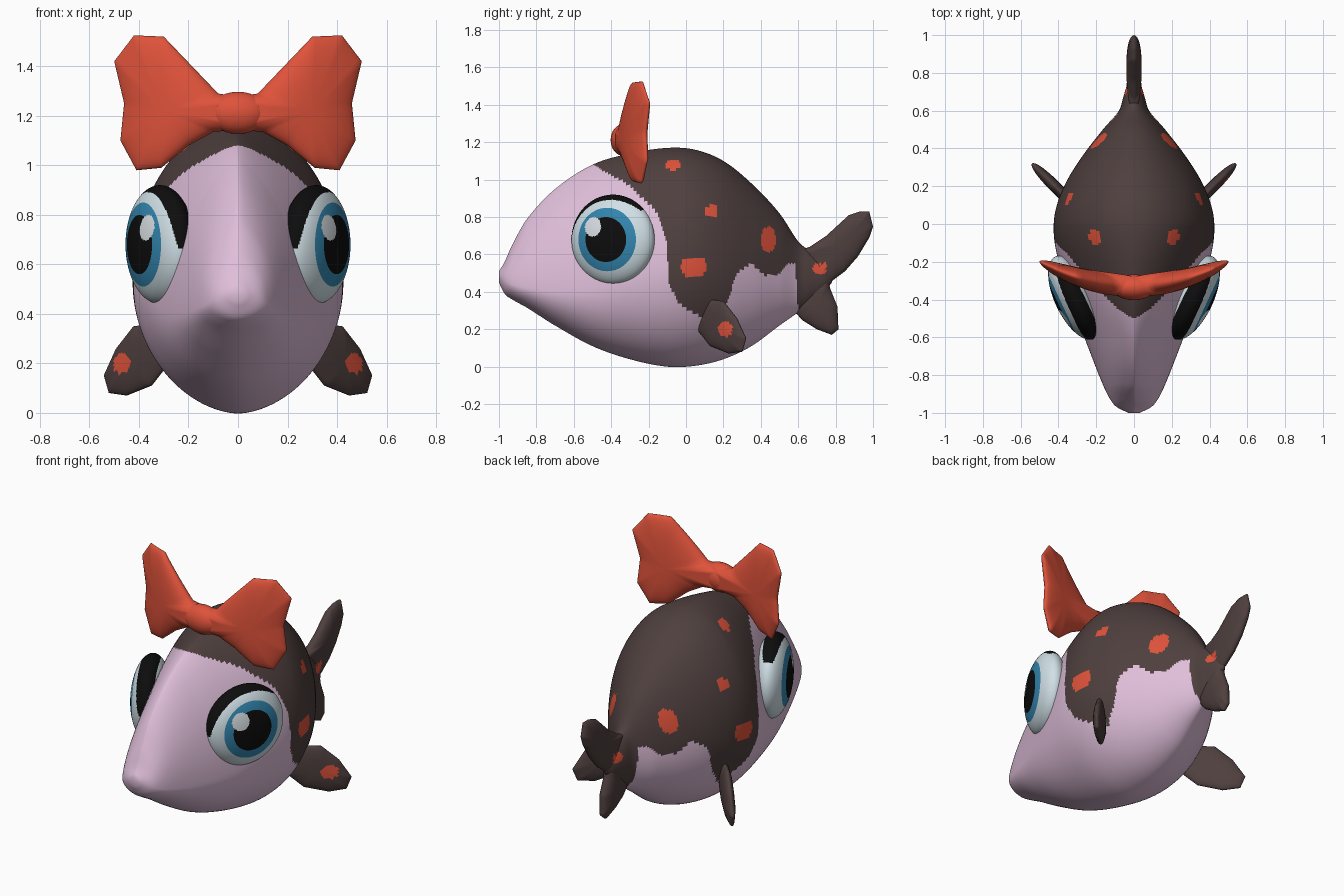
import bpy, bmesh, math
from mathutils import Matrix, Vector

cube = bpy.data.objects.get("Cube")
if cube:
    bpy.data.objects.remove(cube, do_unlink=True)


def material(name, *rgb):
    mat = bpy.data.materials.new(name)
    mat.use_nodes = True
    mat.diffuse_color = (*rgb, 1)
    mat.node_tree.nodes["Principled BSDF"].inputs["Base Color"].default_value = (*rgb, 1)
    return mat


brown = material("dark brown", .076, .05, .048)
pink = material("pale pink", .74, .52, .70)
red = material("coral red", .74, .085, .043)
white = material("eye white", .66, .78, .83)
blue = material("iris blue", .033, .24, .43)
black = material("black", .004, .004, .004)
shine = material("eye highlight", .78, .84, .87)


def finish(name, bm, mats, rule=None, mirror=False):
    """Turn a bmesh into a smooth object; rule(center, normal) picks the material."""
    bmesh.ops.recalc_face_normals(bm, faces=bm.faces)
    for face in bm.faces:
        face.smooth = True
        if rule:
            face.material_index = rule(face.calc_center_median(), face.normal)
    mesh = bpy.data.meshes.new(name)
    bm.to_mesh(mesh)
    bm.free()
    for mat in mats:
        mesh.materials.append(mat)
    obj = bpy.data.objects.new(name, mesh)
    bpy.context.collection.objects.link(obj)
    if mirror:
        obj.modifiers.new("Mirror", 'MIRROR').use_mirror_merge = False
    return obj


def skin(bm, rings, start, end):
    """Bridge closed rings of points and close both ends with a fan."""
    loops = [[bm.verts.new(p) for p in ring] for ring in rings]
    count = len(loops[0])
    for a, b in zip(loops, loops[1:]):
        for i in range(count):
            k = (i + 1) % count
            bm.faces.new((a[i], a[k], b[k], b[i]))
    for loop, tip in ((loops[0], start), (loops[-1], end)):
        tip = bm.verts.new(tip)
        for i in range(count):
            bm.faces.new((loop[i], loop[(i + 1) % count], tip))


def pillow(bm, outline, center, place, steps=8, layers=24):
    """Puffed flat shape: place(u, v, t) maps the outline plane and thickness t to space."""
    center = Vector(center)
    points = [Vector(p) for p in outline]
    edge = [p.lerp(q, i / steps) for p, q in zip(points, points[1:] + points[:1])
            for i in range(steps)]
    rings = []
    for j in range(1, layers):
        a = math.pi * j / layers
        flat = [center.lerp(p, math.sin(a) ** .8) for p in edge]
        rings.append([place(p.x, p.y, math.cos(a)) for p in flat])
    skin(bm, rings, place(*center, 1), place(*center, -1))


def smooth_lookup(rows, x):
    """Smooth interpolation of table rows keyed by their first entry."""
    last = len(rows) - 1
    i = max(k for k in range(last) if rows[k][0] <= x)

    def slope(k, c):
        a, b = rows[max(k - 1, 0)], rows[min(k + 1, last)]
        return (b[c] - a[c]) / (b[0] - a[0])

    p, q = rows[i], rows[i + 1]
    h = q[0] - p[0]
    t = (x - p[0]) / h
    out = []
    for c in range(1, len(p)):
        m, n = slope(i, c) * h, slope(i + 1, c) * h
        d = q[c] - p[c]
        out.append(p[c] + t * (m + t * (3 * d - 2 * m - n + t * (m + n - 2 * d))))
    return out


def in_spot(c, spots):
    return any(((c.y - y) / ry) ** 2 + ((c.z - z) / rz) ** 2 < 1 for y, z, ry, rz in spots)


# Body: y, half width, bottom, widest height, top
stations = [
    (-1, .03, .45, .48, .51), (-.97, .09, .39, .46, .56), (-.93, .125, .36, .44, .65),
    (-.85, .165, .315, .42, .79), (-.7, .225, .22, .4, .95), (-.5, .30, .11, .41, 1.08),
    (-.3, .37, .04, .47, 1.14), (-.1, .42, 0, .52, 1.17), (.05, .42, .005, .54, 1.16),
    (.2, .37, .04, .54, 1.1), (.35, .28, .11, .52, .98), (.5, .165, .22, .49, .82),
    (.6, .08, .29, .47, .67), (.66, .06, .33, .47, .62), (.74, .035, .4, .47, .55),
    (.78, .01, .45, .47, .5)]
# Lower limit of the dark back, seen from the side
border = [
    (-1.1, 1.6), (-.5, 1.08), (-.3, .97), (-.15, .82), (-.1, .65), (-.095, .45), (-.04, .34),
    (.05, .28), (.15, .24), (.22, .34), (.27, .5), (.35, .55), (.42, .49), (.49, .49),
    (.54, .55), (.585, .55), (.6, .3), (.61, -1), (2, -1)]
tail_spot = (.715, .525, .037, .032)
spots = [(.04, .535, .07, .058), (.135, .83, .034, .036), (.44, .68, .04, .07),
         (-.07, 1.08, .042, .028), tail_spot]


def body_rule(c, n):
    if in_spot(c, spots):
        return 2
    for (y, z), (yy, zz) in zip(border, border[1:]):
        if y <= c.y < yy:
            return int(c.z < z + (zz - z) * (c.y - y) / (yy - y))
    return 0


rings = []
LENGTHS, AROUND = 220, 144
for j in range(LENGTHS + 1):
    y = -1 + 1.78 * j / LENGTHS
    w, low, mid, high = smooth_lookup(stations, y)
    pinch = 1 + .5 * min(1, max(0, -y / .6))
    ring = []
    for i in range(AROUND):
        a = math.tau * (i + .5) / AROUND
        s, c = math.sin(a), math.cos(a)
        x = w * math.copysign(abs(s) ** (pinch if c > 0 else 1.12), s)
        ring.append((x, y, mid + c * (high - mid if c > 0 else mid - low)))
    rings.append(ring)
bm = bmesh.new()
skin(bm, rings, (0, -1, .48), (0, .785, .475))
finish("body", bm, [brown, pink, red], body_rule)

# Tail: two flat lobes
bm = bmesh.new()
upper = [(.6, .62), (.66, .64), (.75, .7), (.87, .81), (.93, .83), (.98, .83), (1, .75),
         (.98, .69), (.92, .59), (.85, .51), (.77, .45), (.65, .4)]
lower = [(.56, .32), (.62, .25), (.7, .2), (.78, .17), (.815, .2), (.81, .32), (.77, .42),
         (.76, .48), (.66, .52), (.6, .45)]
for outline, center in ((upper, (.84, .66)), (lower, (.71, .33))):
    pillow(bm, outline, center, lambda u, v, t: Vector((t * .04, u, v)))
finish("tail", bm, [brown, red], lambda c, n: int(in_spot(c, [tail_spot])))

# Side fins: upright blades swept outward and back, spotted on the outer face
fin = [(.06, .34), (.13, .36), (.2, .35), (.27, .26), (.32, .15), (.3, .08), (.23, .07),
       (.13, .11), (.06, .2), (.03, .28)]
bm = bmesh.new()
pillow(bm, fin, (.19, .21), lambda u, v, t: Vector((u + .22 + t * .022, u - t * .022, v)))
finish("side_fins", bm, [brown, red],
       lambda c, n: int(n.x > 0 and in_spot(c, [(.21, .2, .038, .042)])), mirror=True)

# Eyes: flattened balls whose pole faces outward, painted in rings around it
R = .24
turn = math.radians(25)
s, c = math.sin(turn), math.cos(turn)
frame = Matrix(((s, 0, c, .315), (c, 0, -s, -.39), (0, 1, 0, .68), (0, 0, 0, 1)))
unframe = frame.inverted()


def eye_rule(center, n):
    p = unframe @ center
    r = math.hypot(p.x, p.y)
    if math.hypot(p.x + .075, p.y - .068) < .052:
        return 3
    if r < R * math.sin(math.radians(30)):
        return 2
    if r < R * math.sin(math.radians(45)):
        return 1
    # Lash line along the upper rim, thickest toward the front
    angle = math.degrees(math.atan2(p.y, -p.x))
    if -5 < angle < 140:
        width = .03 * math.sin(math.radians((angle + 5) * 180 / 145)) ** .5
        if r > R - width:
            return 2
    return 0


bm = bmesh.new()
bmesh.ops.create_uvsphere(bm, u_segments=96, v_segments=120, radius=R)
bmesh.ops.transform(bm, matrix=frame @ Matrix.Diagonal((1, 1, .44, 1)), verts=bm.verts)
finish("eyes", bm, [white, blue, black, shine], eye_rule, mirror=True)

# Bow: two puffed loops curving back, and a knot
loop = [(-.06, 1.27), (.08, 1.29), (.3, 1.52), (.42, 1.525), (.5, 1.42), (.46, 1.25),
        (.475, 1.1), (.41, .98), (.31, .99), (.2, 1.08), (.1, 1.135), (-.06, 1.15)]


def bow_place(u, v, t):
    depth = .075 - .08 * abs(u)
    return Vector((u, -.325 + .5 * u * u - t * depth, v))


bm = bmesh.new()
pillow(bm, loop, (.3, 1.22), bow_place)
finish("bow_loops", bm, [red], mirror=True)

bm = bmesh.new()
bmesh.ops.create_uvsphere(bm, u_segments=24, v_segments=16, radius=1)
bmesh.ops.transform(bm, verts=bm.verts, matrix=Matrix.Translation((0, -.335, 1.212))
                    @ Matrix.Diagonal((.12, .068, .085, 1)))
finish("bow_knot", bm, [red])
